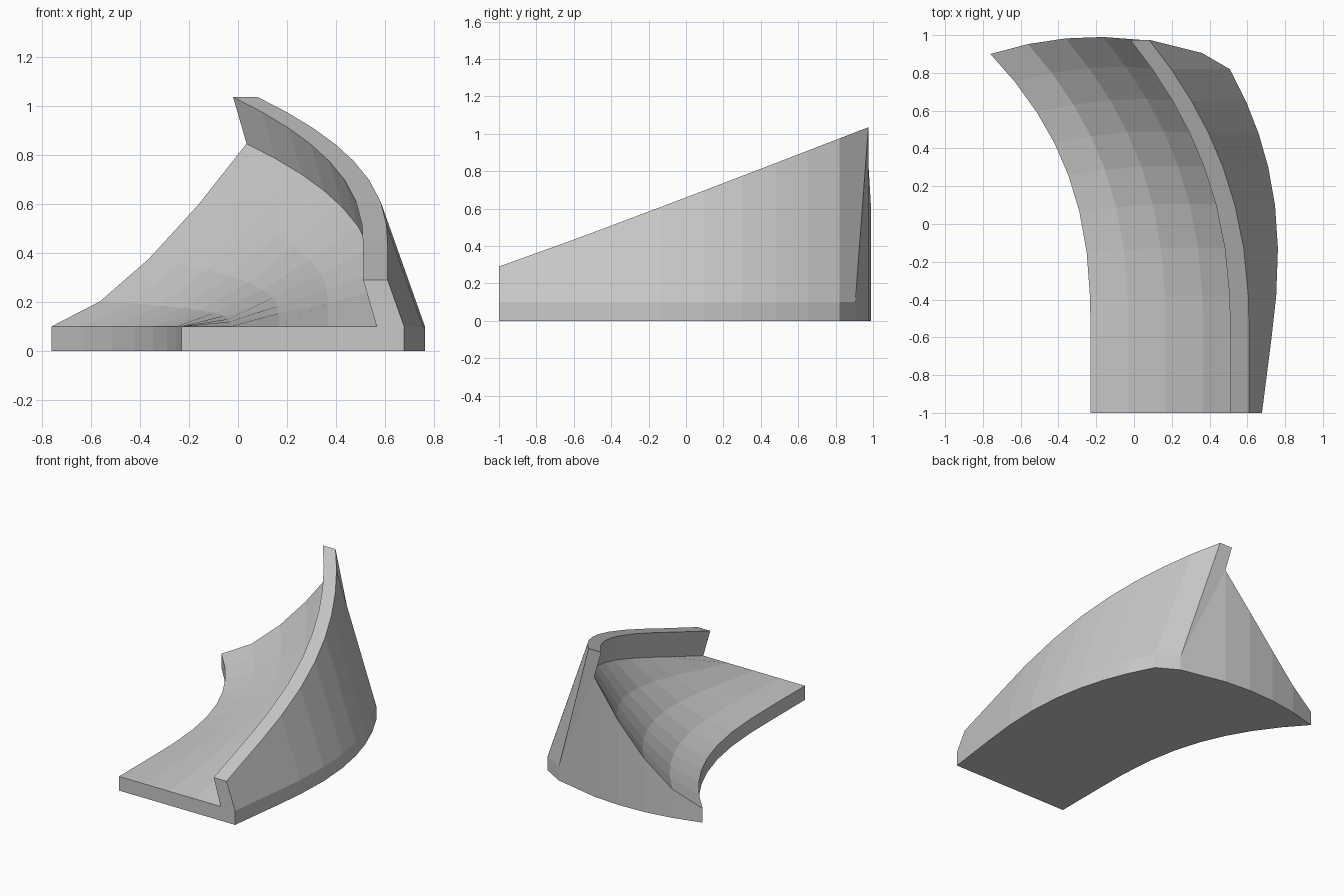
import bpy
import bmesh

cube = bpy.data.objects.get("Cube")
if cube:
    bpy.data.objects.remove(cube, do_unlink=True)

grey = bpy.data.materials.new("light_grey")
grey.use_nodes = True
colour = (0.58, 0.58, 0.58, 1)
grey.diffuse_color = colour
grey.node_tree.nodes["Principled BSDF"].inputs["Base Color"].default_value = colour

STATIONS = [-1, -0.6, -0.38, -0.13, 0.1, 0.3, 0.48, 0.65, 0.82, 0.975]
LANES = 4            # road strips across the width
SLAB = 0.1           # thickness of the inner road edge
BEND = 0.53          # sideways travel of the whole bend


def section(y):
    """Closed loop of points: road, wall top, wall foot, underside."""
    s = max(0, (y + 0.6) / 1.575)
    rim_z = 0.29 + 0.745 * ((y + 1) / 1.975) ** 1.03
    rim_x = 0.51 - BEND * s ** 2.4
    inner_x = -0.23 - BEND * s ** 2.7
    inner_y = y - 0.075 * s
    edge_x, edge_z = rim_x + 0.055, rim_z - 0.19

    # banked road, bulging forward across the lanes
    road = []
    for i in range(LANES + 1):
        t = i / LANES
        road.append((inner_x + (edge_x - inner_x) * t,
                     inner_y + (y - inner_y) * t + 0.18 * s * t * (1 - t),
                     SLAB + (edge_z - SLAB) * t ** 1.43))

    # wall rim and sloping outer foot
    outer_x = rim_x + 0.1
    foot_x, foot_y = outer_x + 0.355 * (rim_z - SLAB), y
    if y == STATIONS[-1]:
        foot_x, foot_y = outer_x + 0.28, y - 0.07
    wall = [(rim_x, y, rim_z), (outer_x, y, rim_z),
            (foot_x, foot_y, SLAB), (foot_x, foot_y, 0)]
    underside = [(px, py, 0) for px, py, pz in reversed(road)]
    return road + wall + underside


bm = bmesh.new()
loops = [[bm.verts.new(p) for p in section(y)] for y in STATIONS]
count = len(loops[0])

# skin between neighbouring sections
for a, b in zip(loops, loops[1:]):
    for i in range(count):
        j = (i + 1) % count
        bm.faces.new((a[i], a[j], b[j], b[i]))

# end caps: one upright panel per lane, then the two wall panels
for loop in (loops[0], loops[-1]):
    for i in range(LANES):
        bm.faces.new((loop[i], loop[i + 1], loop[-2 - i], loop[-1 - i]))
    edge, rim, outer, foot, ground, under = loop[LANES:LANES + 6]
    bm.faces.new((edge, rim, outer, foot))
    bm.faces.new((edge, foot, ground, under))

bmesh.ops.recalc_face_normals(bm, faces=bm.faces)
mesh = bpy.data.meshes.new("banked_curve")
bm.to_mesh(mesh)
bm.free()
mesh.materials.append(grey)
track = bpy.data.objects.new("banked_curve", mesh)
bpy.context.collection.objects.link(track)
